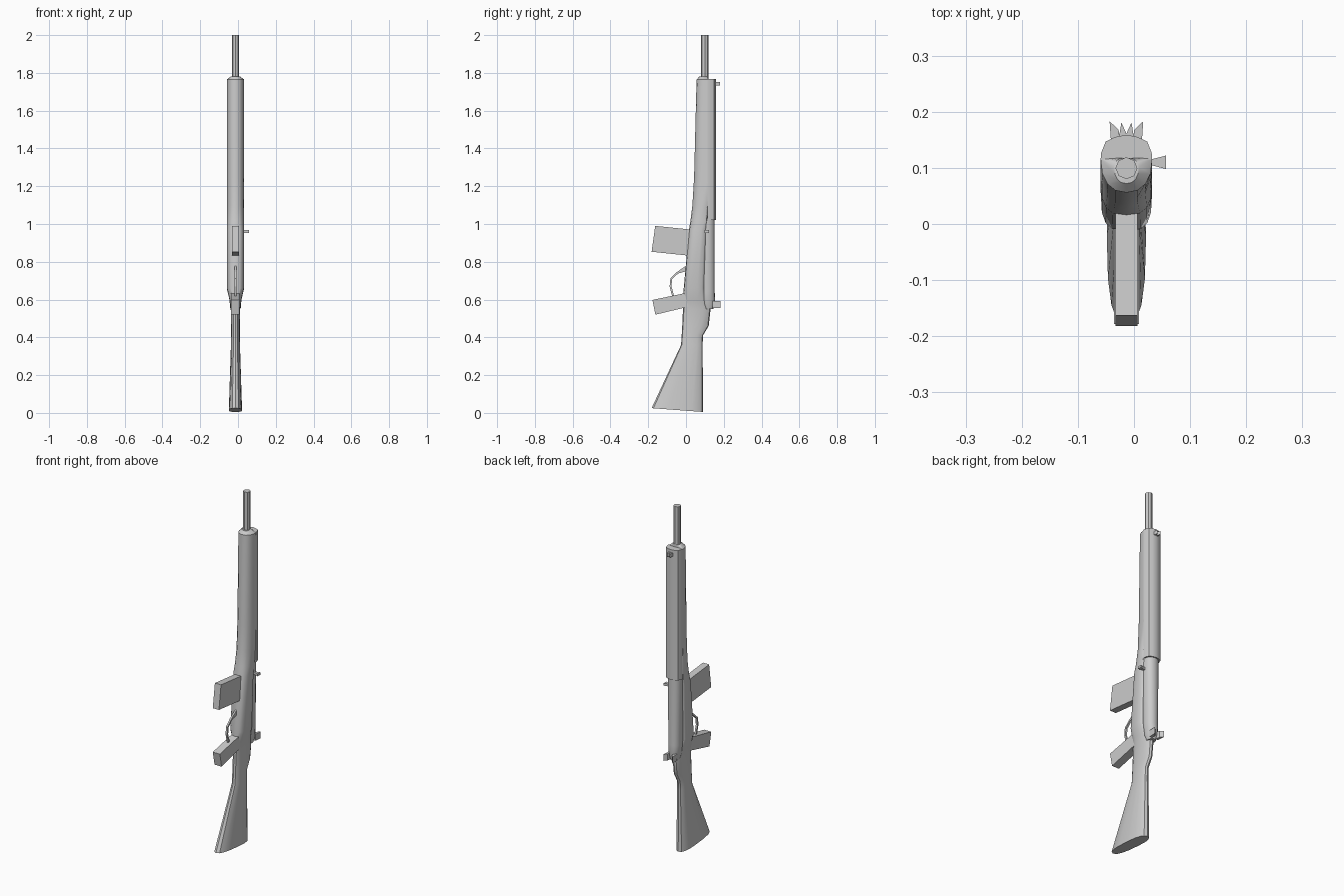
import bpy, bmesh, math
from mathutils import Vector

cube = bpy.data.objects.get("Cube")
if cube:
    bpy.data.objects.remove(cube)

CX = -0.0135  # centre plane of the body
grey = bpy.data.materials.new("plain grey")
grey.use_nodes = True
COLOUR = (0.6, 0.6, 0.6, 1)
grey.diffuse_color = COLOUR
grey.node_tree.nodes["Principled BSDF"].inputs["Base Color"].default_value = COLOUR


def skin(name, rings, smooth=True):
    """Bridge equal-length rings of points and cap both ends."""
    bm = bmesh.new()
    loops = [[bm.verts.new(p) for p in ring] for ring in rings]
    n = len(loops[0])
    for a, b in zip(loops, loops[1:]):
        for i in range(n):
            j = (i + 1) % n
            bm.faces.new((a[i], a[j], b[j], b[i]))
    bm.faces.new(loops[0][::-1])
    bm.faces.new(loops[-1])
    bmesh.ops.recalc_face_normals(bm, faces=bm.faces)
    mesh = bpy.data.meshes.new(name)
    bm.to_mesh(mesh)
    bm.free()
    mesh.materials.append(grey)
    obj = bpy.data.objects.new(name, mesh)
    bpy.context.collection.objects.link(obj)
    if smooth:
        bpy.ops.object.select_all(action='DESELECT')
        obj.select_set(True)
        bpy.context.view_layer.objects.active = obj
        bpy.ops.object.shade_smooth_by_angle(angle=math.radians(35))
    return obj


def section(z, front, mid, back, half, power=2.3, tilt=0, sides=16):
    """Rounded cross-section, widest at mid; tilt lifts the front edge."""
    ring = []
    for i in range(sides):
        a = 2 * math.pi * i / sides
        c, s = math.cos(a), math.sin(a)
        x = math.copysign(abs(c) ** (2 / power), c) * half
        y = math.copysign(abs(s) ** (2 / power), s)
        y = mid + y * ((back - mid) if y > 0 else (mid - front))
        ring.append((CX + x, y, z + tilt * (back - y) / (back - front)))
    return ring


def side_plate(name, outline, half):
    """Flat-sided part from a (y, z) outline."""
    return skin(name, [[(CX + x, y, z) for y, z in outline] for x in (-half, half)], False)


def top_plate(name, outline, z0, z1):
    """Flat-sided part from an (x offset, y) outline."""
    return skin(name, [[(CX + x, y, z) for x, y in outline] for z in (z0, z1)], False)


# Stock from butt to fore-end
skin("stock", [
    section(0.005, -0.182, -0.02, 0.09, 0.035, 2.6, tilt=0.02),
    section(0.36, -0.026, 0.035, 0.088, 0.024),
    section(0.41, -0.023, 0.035, 0.09, 0.023),
    section(0.46, -0.02, 0.045, 0.12, 0.023),
    section(0.55, -0.016, 0.06, 0.13, 0.025),
    section(0.60, -0.015, 0.06, 0.12, 0.032),
    section(0.66, -0.012, 0.06, 0.10, 0.046, 3.2),
    section(0.97, 0.016, 0.08, 0.113, 0.046, 3.0),
    section(1.02, 0.024, 0.10, 0.118, 0.046, 2.6),
    section(1.10, 0.034, 0.112, 0.118, 0.046),
    section(1.25, 0.043, 0.116, 0.118, 0.046),
    section(1.765, 0.056, 0.116, 0.118, 0.046),
    section(1.782, 0.072, 0.102, 0.118, 0.022)])

# Upper handguard
guard = [(-0.046, 0.115), (0.046, 0.115), (0.045, 0.127), (0.037, 0.147), (0.02, 0.155),
         (0, 0.159), (-0.02, 0.155), (-0.037, 0.147), (-0.045, 0.127)]
skin("upper_handguard", [[(CX + x, y, z) for x, y in guard] for z in (1.02, 1.768)])

# Barrel
skin("barrel", [section(z, 0.08, 0.0995, 0.119, 0.0195, 2, sides=8) for z in (1.74, 2.0)])

# Receiver
skin("receiver", [
    section(0.55, 0.10, 0.115, 0.145, 0.022),
    section(0.58, 0.09, 0.11, 0.155, 0.030),
    section(0.64, 0.08, 0.11, 0.152, 0.036),
    section(1.03, 0.08, 0.11, 0.152, 0.040)])

# Sights
for side, label in ((1, "left"), (-1, "right")):
    top_plate(label + "_rear_sight_ear",
              [(side * x, y) for x, y in ((0.010, 0.14), (0.014, 0.168), (0.030, 0.183), (0.027, 0.14))],
              0.555, 0.592)
    top_plate(label + "_front_sight_blade",
              [(side * x, y) for x, y in ((0, 0.15), (0, 0.161), (0.009, 0.181), (0.014, 0.15))],
              1.732, 1.752)

# Charging handle
skin("charging_handle", [
    [(x, 0.11 + sy * h, 0.96 + sz * 0.007) for sy, sz in ((-1, -1), (1, -1), (1, 1), (-1, 1))]
    for x, h in ((0.01, 0.005), (0.034, 0.006), (0.057, 0.012))], False)

# Magazine and grip
side_plate("magazine", [(-0.163, 0.99), (0.03, 0.97), (0.02, 0.832), (-0.182, 0.853)], 0.0195)
side_plate("grip", [(-0.178, 0.598), (0.01, 0.637), (0.025, 0.565), (-0.162, 0.52)], 0.0225)

# Trigger guard swept as a strap, thicker where it meets the stock
path = [Vector(p) for p in ((0.005, 0.765), (-0.045, 0.742), (-0.078, 0.71), (-0.082, 0.67), (-0.066, 0.61))]
rings = []
for i, p in enumerate(path):
    d = (path[min(i + 1, len(path) - 1)] - path[max(i - 1, 0)]).normalized()
    side = Vector((-d.y, d.x)) * (0.014 if i == 0 else 0.005)
    rings.append([(CX + x, q.x, q.y) for x, q in
                  ((-0.005, p - side), (0.005, p - side), (0.005, p + side), (-0.005, p + side))])
skin("trigger_guard", rings, False)
